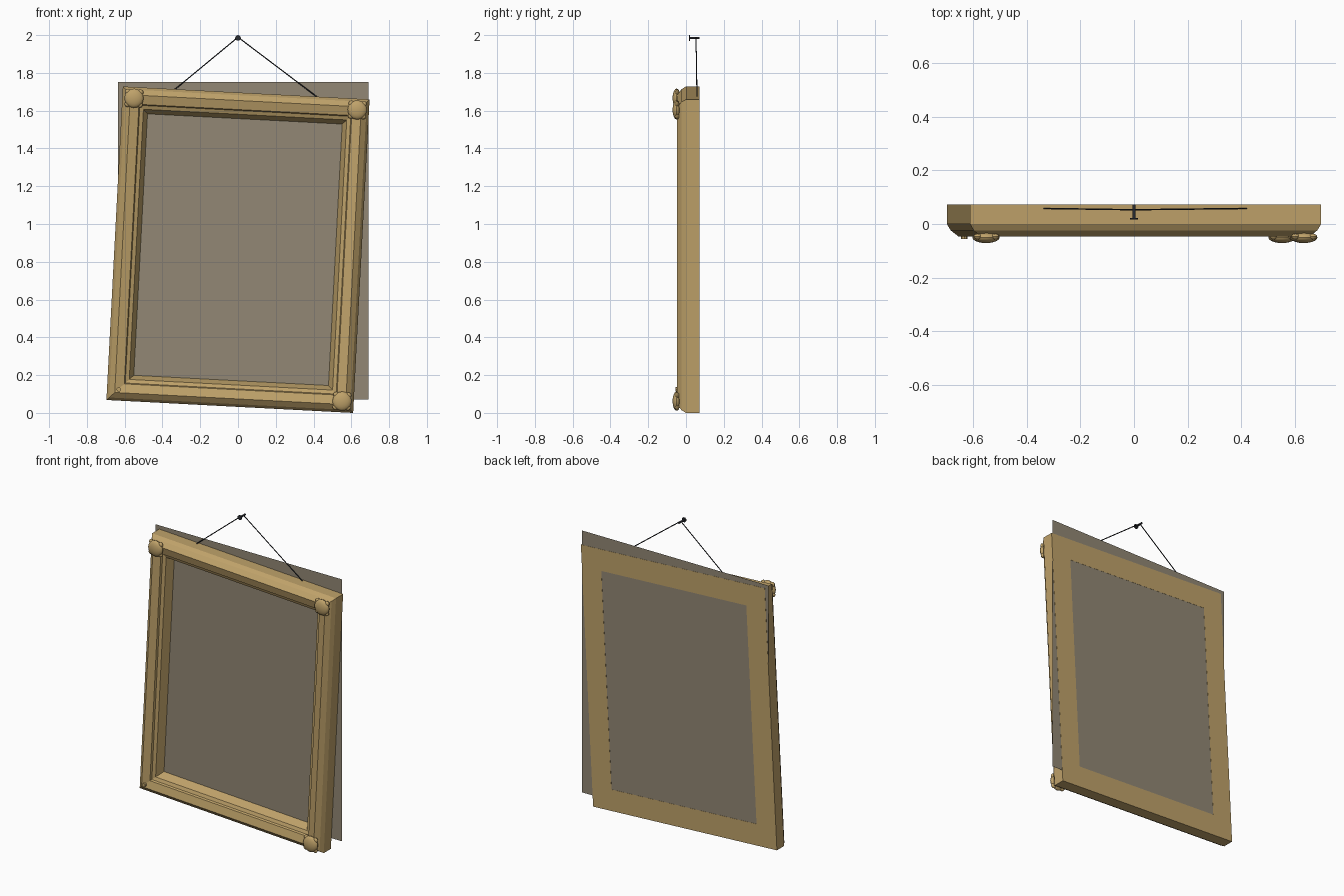
import bpy, bmesh, math
from mathutils import Matrix, Vector

cube = bpy.data.objects.get("Cube")
if cube:
    bpy.data.objects.remove(cube, do_unlink=True)


def material(name, rgb, rough=0.7):
    m = bpy.data.materials.new(name)
    m.use_nodes = True
    color = (*rgb, 1)
    m.diffuse_color = color
    node = m.node_tree.nodes["Principled BSDF"]
    node.inputs["Base Color"].default_value = color
    node.inputs["Roughness"].default_value = rough
    return m


GOLD = material("antique gold", (0.52, 0.36, 0.143))
GREY = material("faded warm grey", (0.287, 0.245, 0.177))
IRON = material("dark iron", (0.022, 0.024, 0.03))

# The frame hangs crooked: everything fixed to it shares this transform
TILT = Matrix.Translation((0, 0, 0.864)) @ Matrix.Rotation(math.radians(3), 4, 'Y')
HALF_W, HALF_H = 0.654, 0.831
BACK = 0.072
CORNERS = ((-1, -1), (1, -1), (1, 1), (-1, 1))


def finish(name, bm, mat, matrix=Matrix(), smooth=False):
    bm.transform(matrix)
    bmesh.ops.recalc_face_normals(bm, faces=bm.faces)
    me = bpy.data.meshes.new(name)
    bm.to_mesh(me)
    bm.free()
    me.materials.append(mat)
    ob = bpy.data.objects.new(name, me)
    bpy.context.collection.objects.link(ob)
    if smooth:
        bpy.ops.object.select_all(action='DESELECT')
        ob.select_set(True)
        bpy.context.view_layer.objects.active = ob
        bpy.ops.object.shade_smooth_by_angle(angle=math.radians(40))
    return ob


def add_ring(bm, inset, y):
    return [bm.verts.new((sx * (HALF_W - inset), y, sz * (HALF_H - inset)))
            for sx, sz in CORNERS]


def add_rod(bm, a, b, radius, sides=8):
    a, b = Vector(a), Vector(b)
    d = b - a
    place = Matrix.Translation((a + b) / 2) @ d.to_track_quat('Z', 'Y').to_matrix().to_4x4()
    bmesh.ops.create_cone(bm, cap_ends=True, segments=sides, radius1=radius,
                          radius2=radius, depth=d.length, matrix=place)


def add_ball(bm, center, scale, u=16, v=10):
    # The poles point along y so the rings face the viewer
    place = (Matrix.Translation(center) @ Matrix.Diagonal((*scale, 1))
             @ Matrix.Rotation(math.pi / 2, 4, 'X'))
    bmesh.ops.create_uvsphere(bm, u_segments=u, v_segments=v, radius=1, matrix=place)


# Mitred frame moulding: (inset from the outer edge, depth)
LIP, CANVAS_Y = 0.138, 0.037
profile = [(0, BACK), (0, 0), (0.014, -0.024), (0.042, -0.047), (0.09, -0.034),
           (0.095, -0.022), (0.115, -0.014), (LIP, CANVAS_Y), (LIP, BACK)]
bm = bmesh.new()
rings = [add_ring(bm, d, y) for d, y in profile]
for ring, following in zip(rings, rings[1:] + rings[:1]):
    for i in range(4):
        j = (i + 1) % 4
        bm.faces.new((ring[i], ring[j], following[j], following[i]))
finish("frame_moulding", bm, GOLD, TILT)

# Blank canvas set in the frame opening
bm = bmesh.new()
bm.faces.new(add_ring(bm, LIP, CANVAS_Y))
finish("canvas", bm, GREY, TILT)

# Upright backing sheet just inside the back of the frame
bm = bmesh.new()
bm.faces.new([bm.verts.new((x, BACK - 0.001, z)) for x, z in
              ((-0.635, 0.07), (0.69, 0.07), (0.69, 1.752), (-0.635, 1.752))])
finish("backing_sheet", bm, GREY)

# Corner rosettes: a flattened dome with four small leaves
CX, CZ = HALF_W - 0.062, HALF_H - 0.059
for name, sx, sz in (("top_right", -1, 1), ("top_left", 1, 1), ("bottom_left", 1, -1)):
    bm = bmesh.new()
    add_ball(bm, (sx * CX, -0.05, sz * CZ), (0.051, 0.021, 0.051))
    for k in range(4):
        a = math.radians(45 + 90 * k)
        add_ball(bm, (sx * CX + 0.046 * math.cos(a), -0.047, sz * CZ + 0.046 * math.sin(a)),
                 (0.016, 0.011, 0.016), 10, 6)
    finish(name + "_rosette", bm, GOLD, TILT, True)

# Bare peg where the last rosette is missing
bm = bmesh.new()
add_rod(bm, (-CX, -0.03, -CZ), (-CX, -0.056, -CZ), 0.012)
finish("bare_peg", bm, GOLD, TILT)

# Nail with a round head
NAIL_Z = 1.985
bm = bmesh.new()
add_rod(bm, (0, 0.02, NAIL_Z), (0, BACK, NAIL_Z), 0.006, 10)
add_rod(bm, (0, 0.016, NAIL_Z), (0, 0.022, NAIL_Z), 0.015, 14)
finish("nail", bm, IRON, smooth=True)

# Hanging wire from the top rail over the nail
bm = bmesh.new()
for side in (-1, 1):
    foot = TILT @ Vector((side * 0.388, 0.058, HALF_H - 0.01))
    add_rod(bm, foot, (0, 0.053, NAIL_Z + 0.004), 0.003, 6)
finish("hanging_wire", bm, IRON)
